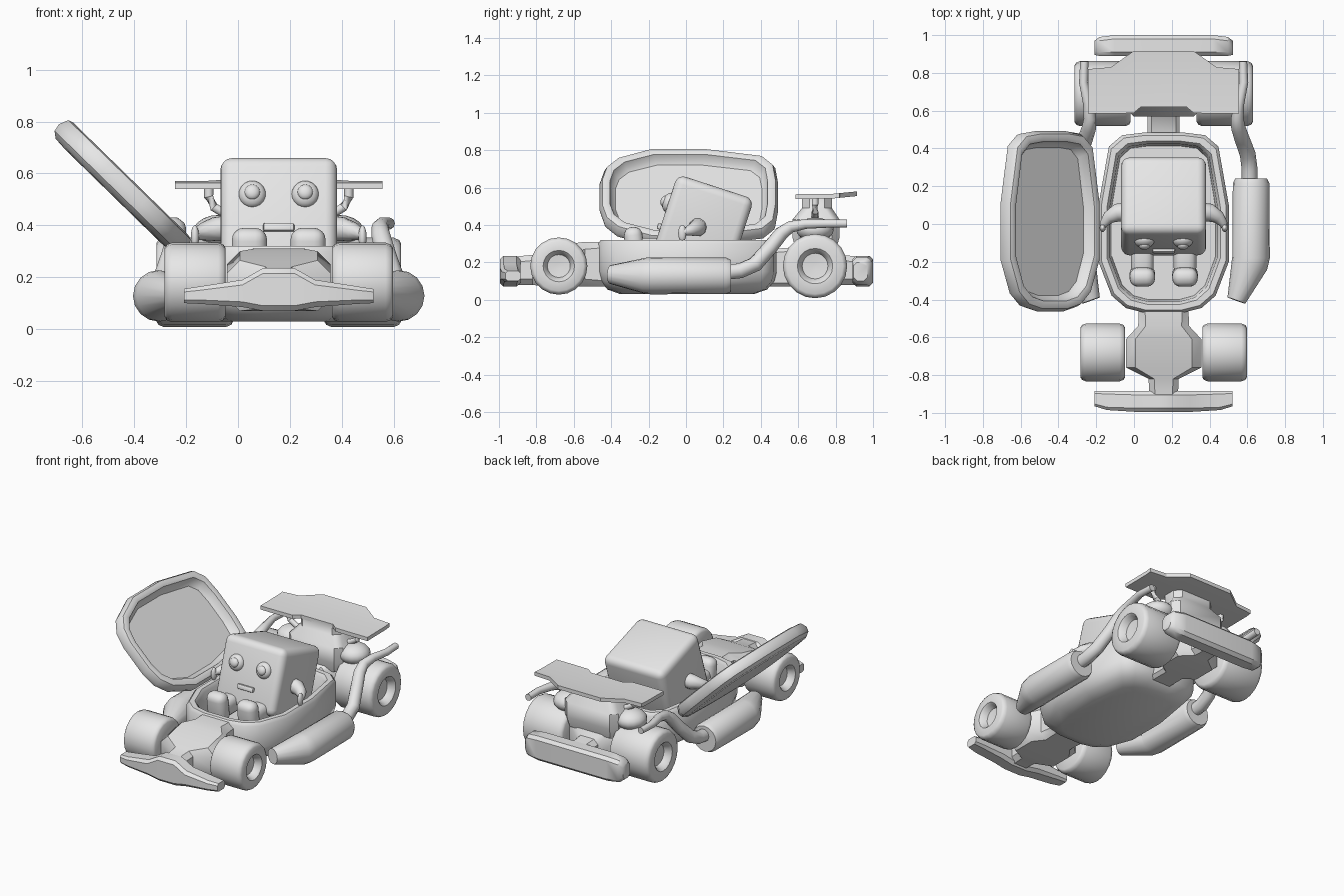
import bpy, bmesh, math
from mathutils import Vector, Matrix

if "Cube" in bpy.data.objects:
    bpy.data.objects.remove(bpy.data.objects["Cube"])

CX = 0.157  # centre line of the vehicle
grey = bpy.data.materials.new("plain_grey")
grey.diffuse_color = (0.8, 0.8, 0.8, 1)
grey.use_nodes = True
grey.node_tree.nodes["Principled BSDF"].inputs["Base Color"].default_value = grey.diffuse_color


def finish(name, bm, matrix=None, angle=40):
    bmesh.ops.recalc_face_normals(bm, faces=bm.faces)
    me = bpy.data.meshes.new(name)
    bm.to_mesh(me)
    bm.free()
    if matrix:
        me.transform(matrix)
    me.materials.append(grey)
    ob = bpy.data.objects.new(name, me)
    bpy.context.collection.objects.link(ob)
    bpy.ops.object.select_all(action='DESELECT')
    ob.select_set(True)
    bpy.context.view_layer.objects.active = ob
    bpy.ops.object.shade_smooth_by_angle(angle=math.radians(angle))
    return ob


def loft(name, rings, matrix=None, angle=40):
    """Skin a list of equal-length point loops and cap both ends."""
    bm = bmesh.new()
    loops = [[bm.verts.new(p) for p in r] for r in rings]
    n = len(loops[0])
    for a, b in zip(loops, loops[1:]):
        for i in range(n):
            j = (i + 1) % n
            bm.faces.new((a[i], a[j], b[j], b[i]))
    bm.faces.new(loops[0])
    bm.faces.new(loops[-1])
    return finish(name, bm, matrix, angle)


def octagon(a0, a1, b0, b1, c):
    """Rectangle with cut corners."""
    return [(a0 + c, b0), (a1 - c, b0), (a1, b0 + c), (a1, b1 - c),
            (a1 - c, b1), (a0 + c, b1), (a0, b1 - c), (a0, b0 + c)]


def along_y(rows):
    return [[(CX + a, y, b) for a, b in octagon(-w, w, z0, z1, c)]
            for y, w, z0, z1, c in rows]


def along_x(rows):
    return [[(CX + x, a, b) for a, b in octagon(y0, y1, z0, z1, c)]
            for x, y0, y1, z0, z1, c in rows]


def mirrored(rows):
    """Half rows from centre outwards to full rows."""
    return [(-r[0],) + r[1:] for r in reversed(rows)] + rows


def tube(name, pts, sides=10):
    rings = []
    for i, (x, y, z, r) in enumerate(pts):
        a, b = pts[max(i - 1, 0)], pts[min(i + 1, len(pts) - 1)]
        d = (Vector(b[:3]) - Vector(a[:3])).normalized()
        ref = Vector((0, 0, 1)) if abs(d.z) < 0.9 else Vector((0, 1, 0))
        u = d.cross(ref).normalized()
        v = d.cross(u)
        rings.append([Vector((x, y, z)) + r * (u * math.cos(t) + v * math.sin(t))
                      for t in (k * math.tau / sides for k in range(sides))])
    return loft(name, rings)


def ball(name, loc, size, rot=0):
    bm = bmesh.new()
    bmesh.ops.create_uvsphere(bm, u_segments=16, v_segments=10, radius=1)
    m = Matrix.Translation(loc) @ Matrix.Rotation(rot, 4, 'X') @ Matrix.Diagonal((*size, 1))
    return finish(name, bm, m)


def block(name, size, matrix, bevel, segs=3):
    bm = bmesh.new()
    bmesh.ops.create_cube(bm, size=1)
    bmesh.ops.scale(bm, vec=size, verts=bm.verts)
    bmesh.ops.bevel(bm, geom=bm.edges[:], offset=bevel, segments=segs, profile=0.5, affect='EDGES')
    return finish(name, bm, matrix)


# Rounded cockpit outline, shared by the tub and its hinged lid
HALF = [(0.10, -0.47), (0.20, -0.445), (0.275, -0.38), (0.345, -0.20),
        (0.345, 0.10), (0.29, 0.41), (0.22, 0.47), (0.10, 0.485)]
OUTLINE = HALF + [(-x, y) for x, y in reversed(HALF)]


def rim(inset, z):
    return [(x * (1 - inset / 0.345), y * (1 - inset / 0.475), z) for x, y in OUTLINE]


# Cockpit tub, open at the top
loft("cockpit_tub", [rim(i, z) for i, z in
     [(0.12, 0.03), (0.05, 0.055), (0.012, 0.10), (0, 0.15), (0, 0.30), (0.015, 0.32),
      (0.045, 0.32), (0.06, 0.30), (0.07, 0.14)]], Matrix.Translation((CX, 0, 0)))

# Open lid leaning out to the left
loft("canopy_lid", [rim(i, z) for i, z in
     [(0.09, -0.048), (0.03, -0.044), (0.006, -0.025), (0, 0.005), (0.015, 0.042),
      (0.035, 0.048), (0.055, 0.042), (0.065, 0.01), (0.085, -0.01)]],
     Matrix.Translation((-0.447, 0.008, 0.545)) @ Matrix.Rotation(math.radians(44.3), 4, 'Y'))

# Nose and rear chassis: (y, half width, bottom, top, corner cut)
loft("nose", along_y([(-0.42, 0.13, 0.07, 0.31, 0.03), (-0.54, 0.135, 0.07, 0.31, 0.04),
                      (-0.61, 0.20, 0.07, 0.30, 0.05), (-0.76, 0.20, 0.07, 0.265, 0.05),
                      (-0.82, 0.08, 0.08, 0.24, 0.03), (-0.92, 0.075, 0.08, 0.23, 0.03)]))
loft("rear_chassis", along_y([(0.44, 0.085, 0.07, 0.27, 0.02), (0.57, 0.085, 0.07, 0.28, 0.02),
                              (0.62, 0.175, 0.07, 0.31, 0.04), (0.77, 0.175, 0.07, 0.31, 0.04),
                              (0.83, 0.08, 0.08, 0.24, 0.03), (0.93, 0.075, 0.08, 0.23, 0.03)]))

# Bumpers: (x, y range, z range, corner cut)
loft("front_bumper", along_x(mirrored([
    (0.06, -0.995, -0.885, 0.07, 0.235, 0.02), (0.14, -0.995, -0.885, 0.085, 0.19, 0.02),
    (0.30, -0.985, -0.885, 0.097, 0.165, 0.015), (0.365, -0.965, -0.885, 0.10, 0.155, 0.012)])))
loft("rear_bumper", along_x(mirrored([
    (0.26, 0.89, 1.0, 0.072, 0.235, 0.02), (0.34, 0.89, 0.99, 0.08, 0.225, 0.02),
    (0.366, 0.895, 0.97, 0.10, 0.20, 0.02)])))


# Wheels with dished hubs
def wheel(name, s, y, r, inner, outer):
    prof = [(inner, 0.3), (inner, 0.87), (inner + 0.008, 0.95), (inner + 0.028, 1.0),
            (outer - 0.028, 1.0), (outer - 0.008, 0.95), (outer, 0.87), (outer, 0.55),
            (outer - 0.012, 0.48), (outer - 0.045, 0.40), (outer - 0.05, 0.1)]
    rings = [[(CX + s * x, y + r * f * math.cos(t), 0.18 + r * f * math.sin(t))
              for t in (k * math.tau / 20 for k in range(20))] for x, f in prof]
    loft(name, rings)


for s, side in ((-1, "left"), (1, "right")):
    wheel("front_wheel_" + side, s, -0.68, 0.153, 0.205, 0.44)
    wheel("rear_wheel_" + side, s, 0.69, 0.172, 0.175, 0.472)
    # Side pod, tapering inwards at the front
    tube("side_pod_" + side, [(CX + s * x, y, z, r) for x, y, z, r in [
        (0.385, -0.405, 0.135, 0.05), (0.455, -0.21, 0.128, 0.098), (0.463, -0.18, 0.128, 0.099),
        (0.463, 0.215, 0.128, 0.097), (0.463, 0.24, 0.128, 0.085)]], 16)
    # Exhaust pipe rising over the rear wheel
    tube("exhaust_" + side, [(CX + s * x, y, z, r) for x, y, z, r in [
        (0.455, 0.20, 0.145, 0.042), (0.455, 0.29, 0.155, 0.042), (0.445, 0.37, 0.19, 0.042),
        (0.415, 0.45, 0.28, 0.04), (0.395, 0.51, 0.355, 0.038), (0.39, 0.56, 0.39, 0.033),
        (0.40, 0.64, 0.405, 0.027), (0.425, 0.75, 0.407, 0.023), (0.42, 0.86, 0.407, 0.022)]])
    # Wing struts and engine side lobes
    tube("wing_strut_" + side, [(CX + s * x, 0.69, z, 0.018) for x, z in
         [(0.27, 0.56), (0.27, 0.51), (0.25, 0.47), (0.20, 0.44), (0.12, 0.42)]])
    ball("engine_lobe_" + side, (CX + s * 0.23, 0.69, 0.375), (0.10, 0.10, 0.065))

# Engine block and wing pedestal: (z, half width, y range)
loft("engine", [[(CX + a, b, z) for a, b in octagon(-w, w, y0, y1, 0.04)] for z, w, y0, y1 in
     [(0.26, 0.19, 0.59, 0.80), (0.33, 0.20, 0.57, 0.82), (0.43, 0.20, 0.57, 0.82),
      (0.49, 0.15, 0.62, 0.78), (0.555, 0.15, 0.62, 0.78)]])

# Rear wing with a kicked-up centre trailing edge
wing = []
for x, y0, y1 in mirrored([(0.12, 0.62, 0.915), (0.16, 0.587, 0.915),
                           (0.28, 0.585, 0.83), (0.40, 0.585, 0.82)]):
    cut = [(y0, 0.55), (0.78, 0.552), (y1, 0.556 + max(0, y1 - 0.82) * 0.1)]
    wing.append([(CX + x, y, z - 0.011) for y, z in cut] +
                [(CX + x, y, z + 0.014) for y, z in reversed(cut)])
loft("rear_wing", wing, angle=25)

# Driver: tilted block head with face details
tilt = math.radians(-18)
head_m = Matrix.Translation((CX, 0.093, 0.40)) @ Matrix.Rotation(tilt, 4, 'X')
block("head", (0.45, 0.43, 0.43), head_m, 0.045, 4)
block("mouth", (0.12, 0.03, 0.032), head_m @ Matrix.Translation((0, -0.218, -0.08)), 0.008, 2)
for s, side in ((-1, "left"), (1, "right")):
    ball("eye_" + side, head_m @ Vector((s * 0.102, -0.212, 0.057)), (0.053, 0.035, 0.053), tilt)
    ball("pupil_" + side, head_m @ Vector((s * 0.102, -0.238, 0.057)), (0.03, 0.02, 0.03), tilt)
    # Arms reaching out to the rim
    tube("arm_" + side, [(CX + s * x, y, z, r) for x, y, z, r in [
        (0.19, 0.065, 0.39, 0.05), (0.245, 0.06, 0.385, 0.048), (0.29, 0.035, 0.375, 0.035),
        (0.318, 0.0, 0.365, 0.022), (0.325, -0.03, 0.36, 0.012)]])
    ball("hand_" + side, (CX + s * 0.323, -0.02, 0.355), (0.016, 0.022, 0.045))
    # Upright feet and lower legs
    block("foot_" + side, (0.135, 0.10, 0.20), Matrix.Translation((CX + s * 0.113, -0.275, 0.29))
          @ Matrix.Rotation(math.radians(8), 4, 'X'), 0.045, 4)
    block("leg_" + side, (0.12, 0.24, 0.12), Matrix.Translation((CX + s * 0.113, -0.15, 0.27)), 0.04)
